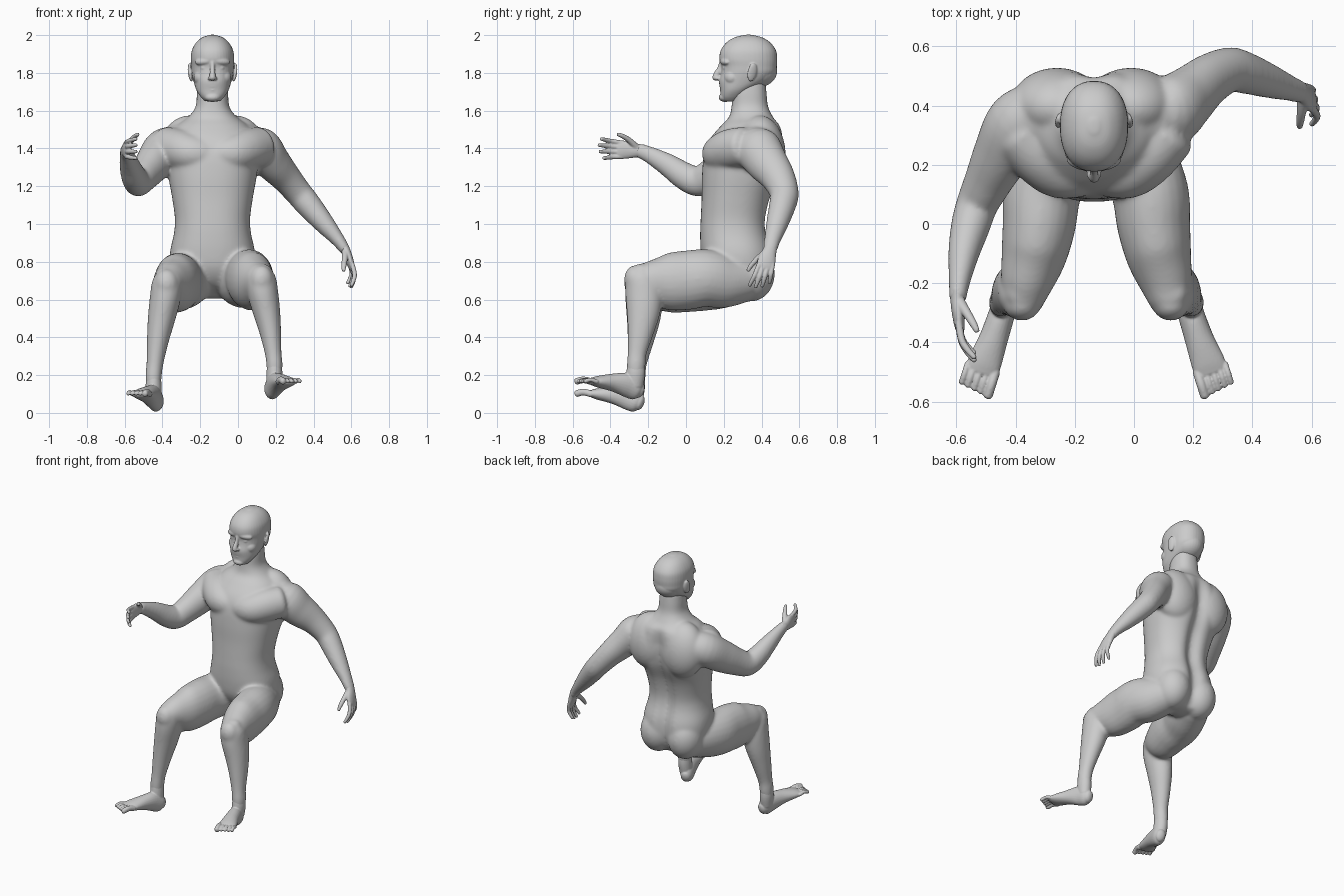
import bpy, bmesh, math
from mathutils import Vector, Matrix

CX = -0.135   # body centre line


def spline(pts, sub=5):
    """Catmull-Rom through tuples of any length."""
    out = []
    for i in range(len(pts) - 1):
        p0, p1, p2, p3 = pts[max(i - 1, 0)], pts[i], pts[i + 1], pts[min(i + 2, len(pts) - 1)]
        for k in range(sub):
            t = k / sub
            out.append([.5 * (2 * b + (c - a) * t + (2 * a - 5 * b + 4 * c - d) * t * t
                        + (3 * b - a - 3 * c + d) * t ** 3) for a, b, c, d in zip(p0, p1, p2, p3)])
    return out + [list(pts[-1])]


def tube(bm, pts, side=(1, 0, 0), up=None, dome=.7, n=24, power=2):
    """Loft of ellipses (x, y, z, half width, half depth) with rounded ends."""
    rows, rings = spline(pts), []
    for i, r in enumerate(rows):
        t = Vector(up) if up else (Vector(rows[min(i + 1, len(rows) - 1)][:3]) - Vector(rows[max(i - 1, 0)][:3]))
        t.normalize()
        s = Vector(side)
        s = (s - t * s.dot(t)).normalized()
        rings.append((Vector(r[:3]), t, s, max(r[3], .003), max(r[4], .003)))

    def cap(ring, sign):
        c, t, s, a, b = ring
        return [(c + t * sign * dome * min(a, b) * math.sin(q), t, s, a * math.cos(q), b * math.cos(q))
                for q in (.45, .9, 1.25, 1.5)]
    rings = cap(rings[0], -1)[::-1] + rings + cap(rings[-1], 1)
    loops = []
    for c, t, s, a, b in rings:
        w, loop = t.cross(s), []
        for k in range(n):
            u, v = math.cos(2 * math.pi * k / n), math.sin(2 * math.pi * k / n)
            u = math.copysign(abs(u) ** (2 / power), u)
            v = math.copysign(abs(v) ** (2 / power), v)
            loop.append(bm.verts.new(c + s * a * u + w * b * v))
        loops.append(loop)
    for l0, l1 in zip(loops, loops[1:]):
        for k in range(n):
            bm.faces.new((l0[k], l0[(k + 1) % n], l1[(k + 1) % n], l1[k]))
    bm.faces.new(loops[0][::-1])
    bm.faces.new(loops[-1])


def blob(bm, c, r, rot=(0, 0, 0)):
    m = Matrix.Translation(c)
    for ang, ax in zip(rot, 'XYZ'):
        m = m @ Matrix.Rotation(ang, 4, ax)
    bmesh.ops.create_uvsphere(bm, u_segments=32, v_segments=20, radius=1, matrix=m @ Matrix.Diagonal((*r, 1)))


def fuse(name, bm, voxel, smooth):
    """Merge overlapping volumes into one smooth skin."""
    bmesh.ops.recalc_face_normals(bm, faces=bm.faces)
    me = bpy.data.meshes.new(name)
    bm.to_mesh(me)
    bm.free()
    ob = bpy.data.objects.new(name, me)
    bpy.context.collection.objects.link(ob)
    m = ob.modifiers.new("Fuse", 'REMESH')
    m.mode, m.voxel_size, m.use_smooth_shade = 'VOXEL', voxel, True
    m = ob.modifiers.new("Soften", 'SMOOTH')
    m.factor, m.iterations = .5, smooth


# Torso and neck, with a groove along the spine
body = bmesh.new()
torso = [(.32, .63, .13, .10), (.295, .685, .19, .155), (.28, .76, .222, .187), (.27, .85, .225, .192),
         (.255, .95, .204, .18), (.255, 1.03, .199, .177), (.27, 1.14, .214, .187), (.297, 1.26, .235, .212),
         (.312, 1.37, .245, .216), (.325, 1.45, .235, .198), (.345, 1.52, .19, .16), (.345, 1.565, .13, .118),
         (.338, 1.62, .09, .097), (.336, 1.69, .083, .091), (.336, 1.75, .078, .085)]
tube(body, [(CX, y, z, a, b) for y, z, a, b in torso], up=(0, 0, 1), dome=.25, n=72, power=2.3)
for v in body.verts:
    if v.co.y > .3:
        fade = min(max((1.57 - v.co.z) / .15, 0), 1)
        v.co.y -= .04 * fade * math.exp(-((v.co.x - CX) / .05) ** 2)
for s in (-1, 1):
    tube(body, [(CX + s * x, y, z, a, b) for x, y, z, a, b in [                # chest
        (.03, .185, 1.37, .088, .092), (.11, .192, 1.375, .102, .107), (.18, .235, 1.395, .108, .105),
        (.25, .31, 1.41, .105, .1)]], side=(0, 0, 1), dome=.4)
    blob(body, (CX + s * .125, .405, 1.385), (.155, .122, .19), (.1, 0, 0))  # shoulder blade
    blob(body, (CX + s * .105, .345, .735), (.116, .125, .145))              # buttock
    blob(body, (CX + s * .15, .355, 1.475), (.18, .095, .064), (0, s * .3, 0))  # trapezius

# Arms
tube(body, [(-.32, .38, 1.415, .10, .10), (-.39, .34, 1.395, .109, .113), (-.445, .24, 1.325, .097, .107),
            (-.495, .14, 1.26, .08, .09), (-.53, .065, 1.225, .071, .08), (-.553, -.01, 1.255, .066, .073),
            (-.575, -.1, 1.315, .053, .06), (-.59, -.2, 1.37, .036, .044), (-.595, -.25, 1.388, .03, .039)])
tube(body, [(.05, .38, 1.415, .10, .10), (.12, .38, 1.40, .109, .123), (.18, .425, 1.33, .095, .113),
            (.25, .485, 1.25, .08, .092), (.32, .520, 1.165, .072, .077), (.37, .512, 1.105, .069, .072),
            (.45, .485, 1.01, .056, .06), (.53, .457, .915, .037, .044), (.565, .445, .865, .03, .039)])

# Legs and feet, mirrored with the second leg lifted slightly
for name, s in (("left", -1), ("right", 1)):
    def place(p, s=s):
        lift = 0 if s > 0 or p[1] > .1 else .02 + .045 * min(max((.7 - p[2]) / .5, 0), 1)
        if s < 0 and -.2 < p[1] < .1 and p[2] > .6:
            lift = .012
        return (-.127 + s * (p[0] + .127), p[1], p[2] + lift, *p[3:])
    tube(body, [place(p) for p in [
        (-.235, .31, .705, .115, .12), (-.275, .2, .70, .13, .145), (-.31, .1, .693, .13, .152),
        (-.32, 0, .69, .124, .157), (-.337, -.1, .683, .112, .15), (-.36, -.19, .69, .092, .11),
        (-.372, -.25, .69, .073, .08)]], dome=.6)
    tube(body, [place(p) for p in [
        (-.372, -.235, .735, .06, .05), (-.376, -.235, .69, .079, .085), (-.385, -.222, .61, .082, .1),
        (-.405, -.225, .5, .073, .09), (-.425, -.24, .38, .058, .07), (-.44, -.258, .26, .045, .051),
        (-.447, -.264, .19, .043, .05), (-.447, -.267, .12, .038, .044)]])
    blob(body, place((-.378, -.272, .685)), (.062, .055, .075))              # kneecap
    foot = bmesh.new()
    tube(foot, [place(p) for p in [(-.445, -.262, .23, .034, .04), (-.447, -.266, .15, .042, .05),
                                   (-.443, -.272, .08, .04, .046)]])
    sole = lambda p: place((*p[:2], min(p[2], .19), *p[3:]))
    tube(foot, [sole(p) for p in [
        (-.428, -.245, .054, .033, .042), (-.434, -.265, .062, .042, .06), (-.45, -.315, .084, .045, .064),
        (-.475, -.39, .096, .049, .047), (-.503, -.465, .1, .057, .031), (-.514, -.498, .102, .055, .02)]])
    for k in range(5):                                                       # toes
        off, ln, r = .045 - .0235 * k - (.004 if k else 0), .087 - .004 * k, (.0165 if k == 0 else .0105)
        bx, by = -.511 + .95 * off, -.487 - .3 * off
        tube(foot, [sole((bx - .3 * ln * f, by - .95 * ln * f, z, r, r * 1.1))
                    for f, z in ((0, .1), (.5, .11), (.95, .102))], n=12)
    fuse(name + "_foot", foot, .0045, 2)
fuse("body", body, .009, 14)


# Hands
def hand(name, wrist, d, t, n):
    wrist, d, t, n = (Vector(v) for v in (wrist, d, t, n))
    d.normalize()
    bm = bmesh.new()
    at = lambda u, v, w: tuple(wrist + d * u + t * v + n * w)
    tube(bm, [(*at(-.03, 0, 0), .034, .024), (*at(.01, 0, 0), .037, .025), (*at(.05, .002, 0), .046, .022),
              (*at(.09, 0, .002), .048, .018), (*at(.11, 0, .004), .044, .014)], side=t)
    for k in range(4):
        v, ln = .036 - .024 * k, (.95, 1.05, 1, .82)[k]
        tube(bm, [(*at(.085, v, 0), .013, .013), (*at(.1 + .045 * ln, v * 1.15, .008), .0125, .0125),
                  (*at(.1 + .08 * ln, v * 1.3, .027), .0115, .0115),
                  (*at(.1 + .106 * ln, v * 1.4, .048), .0095, .0095)], side=t, n=12)
    tube(bm, [(*at(.015, .02, .006), .02, .018), (*at(.05, .052, .028), .016, .015),
              (*at(.085, .072, .048), .0135, .0125), (*at(.11, .08, .06), .01, .01)], side=n, n=12)
    fuse(name, bm, .0045, 2)


hand("right_hand", (-.595, -.25, 1.388), (.04, -1, .06), (0, 0, 1), (1, 0, 0))
hand("left_hand", (.567, .445, .865), (.38, -.26, -.93), (.15, -1, 0), (-1, -.15, -.2))

# Head with face and ears
head = bmesh.new()
skull = [(.237, 1.655, .045, .045), (.245, 1.675, .064, .062), (.267, 1.71, .086, .086), (.305, 1.755, .1, .13),
         (.33, 1.80, .11, .145), (.334, 1.835, .113, .147), (.33, 1.875, .115, .153), (.33, 1.92, .109, .146),
         (.33, 1.96, .087, .117), (.33, 1.987, .056, .075), (.33, 1.999, .022, .03)]
tube(head, [(CX, y, z, a, b) for y, z, a, b in skull], up=(0, 0, 1), dome=.15, n=40, power=2.25)
blob(head, (CX, .368, 1.81), (.098, .115, .09))                              # back of skull
tube(head, [(CX, .19, 1.865, .014, .012), (CX, .18, 1.825, .012, .014), (CX, .162, 1.79, .016, .018),
            (CX, .156, 1.772, .018, .018)], n=16)                            # nose
blob(head, (CX, .207, 1.67), (.042, .034, .024))                             # chin
blob(head, (CX, .193, 1.728), (.034, .016, .0085))                           # upper lip
blob(head, (CX, .195, 1.71), (.03, .016, .009))                              # lower lip
blob(head, (CX, .214, 1.735), (.055, .032, .042))                            # mouth
for s in (-1, 1):
    blob(head, (CX + s * .045, .207, 1.86), (.05, .024, .02), (0, s * .1, s * .3))      # brow
    blob(head, (CX + s * .055, .246, 1.775), (.045, .044, .042), (0, 0, s * .5))        # cheekbone
    blob(head, (CX + s * .044, .214, 1.826), (.021, .02, .014))                         # eye
    blob(head, (CX + s * .014, .168, 1.771), (.011, .015, .01))                         # nostril
    blob(head, (CX + s * .117, .35, 1.803), (.011, .026, .05), (-.2, s * .1, s * .35))  # ear
fuse("head", head, .0045, 5)
